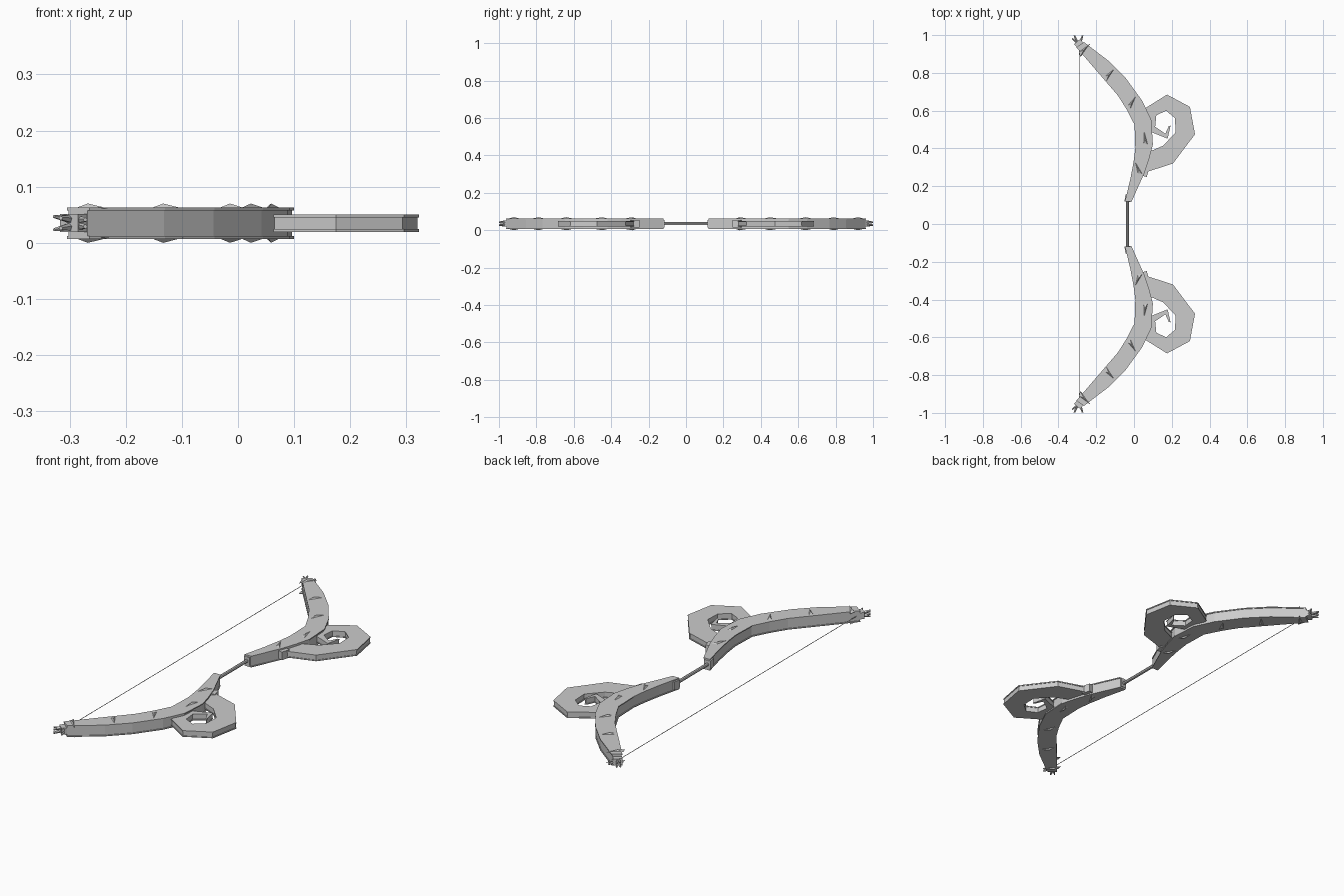
import bpy, bmesh, math
from mathutils import Vector, Matrix

cube = bpy.data.objects.get("Cube")
if cube:
    bpy.data.objects.remove(cube, do_unlink=True)

grey = bpy.data.materials.new("plain grey")
grey.use_nodes = True
grey.diffuse_color = (0.6, 0.6, 0.6, 1)
grey.node_tree.nodes["Principled BSDF"].inputs["Base Color"].default_value = grey.diffuse_color

MID = 0.035  # height of the flat middle plane


def finish(name, bm, mirrored=True):
    """Turn a bmesh into a grey object, optionally repeated on the other half."""
    bmesh.ops.recalc_face_normals(bm, faces=bm.faces)
    mesh = bpy.data.meshes.new(name)
    bm.to_mesh(mesh)
    bm.free()
    mesh.materials.append(grey)
    obj = bpy.data.objects.new(name, mesh)
    bpy.context.collection.objects.link(obj)
    if mirrored:
        mod = obj.modifiers.new("Mirror", 'MIRROR')
        mod.use_axis = (False, True, False)
        mod.use_mirror_merge = False
    return obj


def band(name, pairs, half, rim, inset):
    """Flat curved band whose side walls are recessed between two thin rims."""
    levels = [(-half, 0), (rim - half, 0), (rim - half, inset),
              (half - rim, inset), (half - rim, 0), (half, 0)]
    bm = bmesh.new()
    rings = []
    for a, b in pairs:
        a, b = Vector(a).to_3d(), Vector(b).to_3d()
        step = (b - a).normalized()
        up = Vector((0, 0, 1))
        left = [bm.verts.new(a + step * i + up * (MID + z)) for z, i in levels]
        right = [bm.verts.new(b - step * i + up * (MID + z)) for z, i in levels]
        rings.append(left + right[::-1])
    for r, s in zip(rings, rings[1:]):
        for i in range(len(r)):
            j = (i + 1) % len(r)
            bm.faces.new((r[i], r[j], s[j], s[i]))
    bm.faces.new(rings[0])
    bm.faces.new(rings[-1])
    return finish(name, bm)


def add_box(bm, center, size, angle=0):
    m = (Matrix.Translation(center) @ Matrix.Rotation(angle, 4, 'Z')
         @ Matrix.Diagonal((*size, 1)))
    bmesh.ops.create_cube(bm, size=1, matrix=m)


def add_rod(bm, start, end, r1, r2, sides):
    start, end = Vector(start), Vector(end)
    d = end - start
    m = Matrix.Translation((start + end) / 2) @ d.to_track_quat('Z', 'Y').to_matrix().to_4x4()
    bmesh.ops.create_cone(bm, cap_ends=True, segments=sides, radius1=r1,
                          radius2=r2, depth=d.length, matrix=m)


# Curved limbs
band("limb", [
    ((-.048, .12), (-.012, .12)), ((-.02, .235), (.055, .27)),
    ((-.002, .33), (.08, .345)), ((.007, .40), (.10, .42)),
    ((.003, .525), (.092, .55)), ((-.038, .605), (.045, .65)),
    ((-.085, .68), (-.042, .77)), ((-.18, .79), (-.13, .86)),
    ((-.305, .935), (-.265, .963))], .028, .005, .004)

# Spiral ornaments beside the limbs
band("spiral", [
    ((.05, .27), (.04, .365)), ((.206, .32), (.155, .415)),
    ((.323, .475), (.22, .485)), ((.296, .62), (.217, .56)),
    ((.175, .685), (.17, .60)), ((.063, .615), (.118, .575)),
    ((.07, .495), (.112, .515)), ((.178, .452), (.166, .478)),
    ((.194, .522), (.184, .518))], .0155, .005, .003)

# Raised arrowhead studs on both faces of the limbs
bm = bmesh.new()
for x, y, turn in [(.02, .295, 22), (.058, .455, 6), (-.01, .645, -32),
                   (-.128, .795, -42), (-.262, .925, -45)]:
    rot = Matrix.Rotation(math.radians(turn), 3, 'Z')
    for side in (-1, 1):
        pts = [(0, .045, .026), (-.012, -.03, .026), (.014, -.045, .026), (0, -.008, .035)]
        a, b, c, top = [bm.verts.new(rot @ Vector((px, py, pz * side)) + Vector((x, y, MID)))
                        for px, py, pz in pts]
        for face in ((a, b, top), (b, c, top), (c, a, top), (a, b, c)):
            bm.faces.new(face)
finish("limb_studs", bm)

# Collars where the spiral and the grip meet the limb
bm = bmesh.new()
add_box(bm, (.058, .275, MID), (.032, .045, .04), math.radians(-15))
finish("spiral_collar", bm)
bm = bmesh.new()
add_box(bm, (-.032, .136, MID), (.032, .036, .04), math.radians(-8))
finish("grip_collar", bm)

# Forked tips
bm = bmesh.new()
add_box(bm, (-.292, .955, MID), (.042, .028, .032), math.radians(40))
for z in (-.006, .006):
    add_rod(bm, (-.292, .945, MID + z), (-.316, .998, MID + z * 1.5), .009, .004, 5)
    add_rod(bm, (-.29, .945, MID + z), (-.272, .998, MID + z), .009, .004, 5)
    add_rod(bm, (-.295, .955, MID + z), (-.328, .982, MID + z * 2), .008, .003, 5)
finish("forked_tip", bm)

# Grip rod and bowstring
bm = bmesh.new()
add_rod(bm, (-.034, -.14, MID), (-.034, .14, MID), .008, .008, 8)
finish("grip", bm, False)
bm = bmesh.new()
add_rod(bm, (-.29, -.95, MID), (-.29, .95, MID), .0015, .0015, 6)
finish("bowstring", bm, False)
